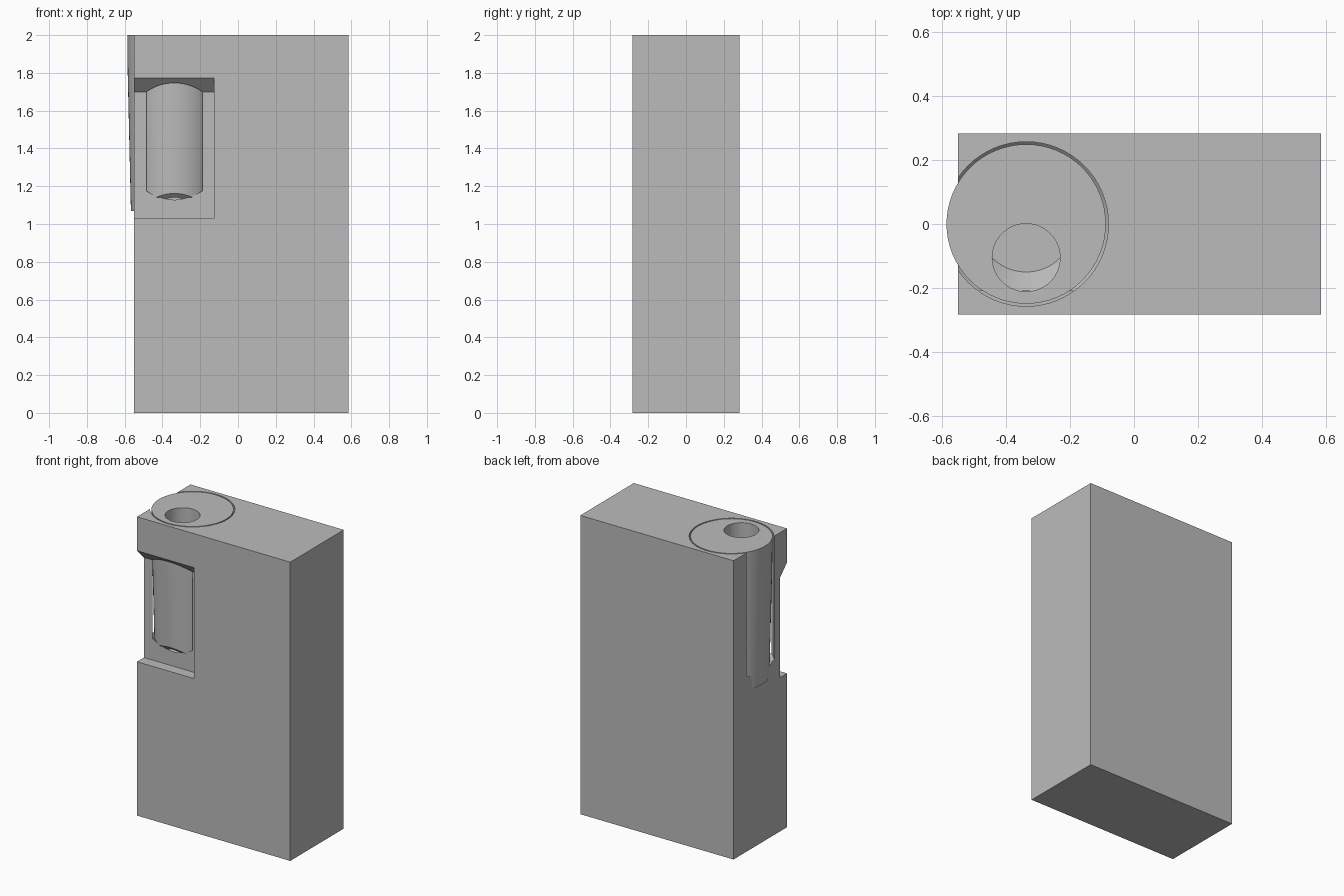
import bpy, bmesh, math

if "Cube" in bpy.data.objects:
    bpy.data.objects.remove(bpy.data.objects["Cube"])

CX = -0.337          # axis of the socket and plug
SEG = 64

grey = bpy.data.materials.new("plain grey")
grey.diffuse_color = (0.5, 0.5, 0.5, 1)
grey.use_nodes = True
grey.node_tree.nodes["Principled BSDF"].inputs["Base Color"].default_value = grey.diffuse_color


def finish(name, bm):
    bmesh.ops.recalc_face_normals(bm, faces=bm.faces)
    me = bpy.data.meshes.new(name)
    bm.to_mesh(me)
    bm.free()
    ob = bpy.data.objects.new(name, me)
    bpy.context.collection.objects.link(ob)
    me.materials.append(grey)
    return ob


def lathe(name, profile, x=CX, y=0.0):
    """Closed solid from (radius, z) rings, bottom to top."""
    bm = bmesh.new()
    rings = []
    for r, z in profile:
        rings.append([bm.verts.new((x + r * math.cos(2 * math.pi * i / SEG),
                                    y + r * math.sin(2 * math.pi * i / SEG), z))
                      for i in range(SEG)])
    for a, b in zip(rings, rings[1:]):
        for i in range(SEG):
            j = (i + 1) % SEG
            bm.faces.new((a[i], a[j], b[j], b[i]))
    bm.faces.new(rings[0])
    bm.faces.new(rings[-1])
    return finish(name, bm)


def extrude_x(name, profile, x0, x1):
    """Closed solid from a (y, z) outline pulled along x."""
    bm = bmesh.new()
    a = [bm.verts.new((x0, y, z)) for y, z in profile]
    b = [bm.verts.new((x1, y, z)) for y, z in profile]
    n = len(profile)
    for i in range(n):
        j = (i + 1) % n
        bm.faces.new((a[i], a[j], b[j], b[i]))
    bm.faces.new(a)
    bm.faces.new(b)
    return finish(name, bm)


def cut(target, cutter):
    mod = target.modifiers.new("cut", 'BOOLEAN')
    mod.operation = 'DIFFERENCE'
    mod.solver = 'EXACT'
    mod.object = cutter
    bpy.context.view_layer.objects.active = target
    bpy.ops.object.modifier_apply(modifier=mod.name)
    bpy.data.objects.remove(cutter)


def smooth(ob):
    bpy.ops.object.select_all(action='DESELECT')
    ob.select_set(True)
    bpy.context.view_layer.objects.active = ob
    bpy.ops.object.shade_smooth_by_angle(angle=math.radians(25))


# Main block
body = extrude_x("body_block", [(-0.283, 0), (0.283, 0), (0.283, 2), (-0.283, 2)],
                 -0.55, 0.585)
# Round socket with a coned floor, breaking through the left side
cut(body, lathe("socket_cutter", [(0.15, 1.068), (0.257, 1.175), (0.257, 2.1)]))
# Front window recess with a sloped upper edge
cut(body, extrude_x("window_cutter",
                    [(-0.4, 1.03), (-0.21, 1.03), (-0.21, 1.70),
                     (-0.283, 1.773), (-0.4, 1.89)], -0.7, -0.127))
smooth(body)

# Tapered plug standing in the socket
plug = lathe("plug", [(0.23, 1.07), (0.247, 1.8), (0.249, 2.0)])
# Sloped relief under the front of the plug
cut(plug, extrude_x("relief_cutter",
                    [(-0.13, 1.06), (-0.40, 1.33), (-0.40, 1.06)], -0.7, 0.1))
# Round bore down through the plug
cut(plug, lathe("bore_cutter", [(0.106, 1.0), (0.106, 2.1)], CX, -0.105))
smooth(plug)
